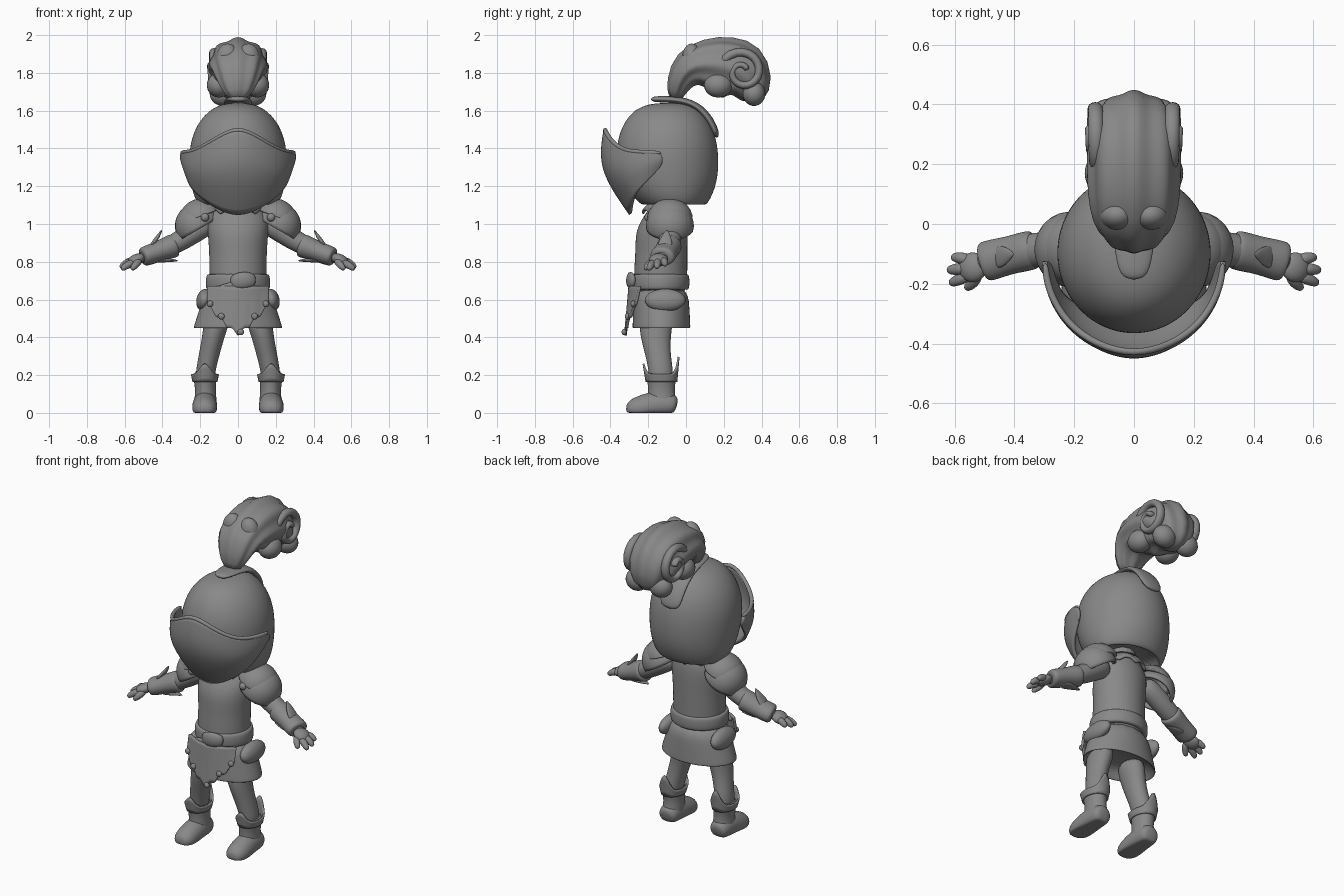
import bpy, bmesh
from math import sin, cos, pi, radians
from mathutils import Vector, Matrix

cube = bpy.data.objects.get("Cube")
if cube:
    bpy.data.objects.remove(cube, do_unlink=True)

GREY = bpy.data.materials.new("plain grey")
GREY.use_nodes = True
GREY.diffuse_color = (0.25, 0.25, 0.25, 1)
GREY.node_tree.nodes["Principled BSDF"].inputs["Base Color"].default_value = (0.25, 0.25, 0.25, 1)
X, Y, Z = Vector((1, 0, 0)), Vector((0, 1, 0)), Vector((0, 0, 1))


def finish(name, bm, mirror=False, subdiv=2, thick=0):
    """Turn a bmesh into a smooth object, optionally paired, subdivided and thickened."""
    bmesh.ops.recalc_face_normals(bm, faces=bm.faces)
    mesh = bpy.data.meshes.new(name)
    bm.to_mesh(mesh)
    bm.free()
    mesh.materials.append(GREY)
    for p in mesh.polygons:
        p.use_smooth = True
    ob = bpy.data.objects.new(name, mesh)
    bpy.context.collection.objects.link(ob)
    if mirror:
        ob.modifiers.new("pair", 'MIRROR').use_mirror_merge = False
    if subdiv:
        m = ob.modifiers.new("smooth", 'SUBSURF')
        m.levels = m.render_levels = subdiv
    if thick:
        m = ob.modifiers.new("thickness", 'SOLIDIFY')
        m.thickness, m.offset = thick, 0
    return ob


def tube(name, sections, ref=X, flat=False, segs=16, cap=True, shape=None, **kw):
    """Loft ellipses (centre, half width along ref, half depth) along a path."""
    bm = bmesh.new()
    pts = [Vector(s[0]) for s in sections]
    rings = []
    for i, (_, a, b) in enumerate(sections):
        t = Z if flat else (pts[min(i + 1, len(pts) - 1)] - pts[max(i - 1, 0)]).normalized()
        side = (ref - t * ref.dot(t)).normalized()
        up = t.cross(side)
        ring = []
        for k in range(segs):
            w = 2 * pi * k / segs
            co = pts[i] + side * a * cos(w) + up * b * sin(w)
            ring.append(bm.verts.new(shape(co, w, i, pts[i]) if shape else co))
        rings.append(ring)
    for r, q in zip(rings, rings[1:]):
        for k in range(segs):
            n = (k + 1) % segs
            bm.faces.new((r[k], r[n], q[n], q[k]))
    if cap:
        bm.faces.new(rings[0])
        bm.faces.new(rings[-1])
    return finish(name, bm, **kw)


def column(name, rings, **kw):
    """Upright loft from (z, centre y, half width, half depth)."""
    return tube(name, [((0, cy, z), a, b) for z, cy, a, b in rings], flat=True, **kw)


def ball(name, centre, size, tilt=0, cut=None, **kw):
    """Ellipsoid, or an open dome when cut is given."""
    bm = bmesh.new()
    bmesh.ops.create_uvsphere(bm, u_segments=24, v_segments=16, radius=1)
    if cut is not None:
        bmesh.ops.bisect_plane(bm, geom=bm.verts[:] + bm.edges[:] + bm.faces[:],
                               plane_co=(0, 0, cut), plane_no=(0, 0, -1), clear_outer=True)
    bm.transform(Matrix.Translation(centre) @ Matrix.Rotation(radians(tilt), 4, 'Y')
                 @ Matrix.Diagonal((*size, 1)))
    return finish(name, bm, subdiv=0, **kw)


def sheet(name, columns, **kw):
    """Grid surface from columns of points."""
    bm = bmesh.new()
    grid = [[bm.verts.new(p) for p in c] for c in columns]
    for c, d in zip(grid, grid[1:]):
        for j in range(len(c) - 1):
            bm.faces.new((c[j], d[j], d[j + 1], c[j + 1]))
    return finish(name, bm, **kw)


# Helmet dome, hollow underneath
column("helmet_dome", [(1.17, -.08, .17, .15), (1.12, -.07, .19, .155), (1.09, -.06, .205, .165),
                       (1.15, -.075, .238, .215), (1.22, -.085, .252, .25), (1.3, -.095, .26, .27),
                       (1.4, -.1, .26, .272), (1.49, -.1, .236, .252), (1.56, -.1, .195, .215),
                       (1.615, -.1, .135, .16), (1.642, -.09, .06, .08)], segs=24)

# Visor: half columns of top, middle and lower points, mirrored across the centre
half = [((0, -.438, 1.52), (0, -.478, 1.3), (0, -.295, 1.04)),
        ((.12, -.408, 1.45), (.13, -.43, 1.28), (.11, -.29, 1.08)),
        ((.225, -.335, 1.385), (.23, -.35, 1.27), (.205, -.275, 1.15)),
        ((.29, -.22, 1.38), (.292, -.235, 1.3), (.262, -.22, 1.215)),
        ((.298, -.125, 1.375), (.3, -.125, 1.34), (.28, -.125, 1.315))]
flip = [[(-x, y, z) for x, y, z in c] for c in half[:0:-1]]
sheet("visor", flip + half, subdiv=3, thick=.018)
rim = [(c[0], .013, .013) for c in flip + half]
tube("visor_rim", rim, ref=Z, segs=8)

# Crest band over the dome
tube("crest_band", [((0, -.19, 1.66), .045, .016), ((0, -.1, 1.662), .065, .018),
                    ((0, .01, 1.65), .078, .02), ((0, .085, 1.605), .078, .022),
                    ((0, .14, 1.53), .075, .022), ((0, .167, 1.455), .065, .016)])

# Plume: ridged comma-shaped body with side curls
def ridges(co, w, i, c):
    return c + (co - c) * (1 + .05 * cos(8 * w))


tube("plume", [((0, -.06, 1.655), .05, .035), ((0, -.045, 1.74), .1, .062), ((0, .005, 1.83), .135, .1),
               ((0, .1, 1.85), .15, .13), ((0, .21, 1.838), .152, .158), ((0, .3, 1.805), .15, .17),
               ((0, .355, 1.735), .13, .115), ((0, .35, 1.64), .06, .06)],
     segs=48, shape=ridges, subdiv=1)
curl = []
for i in range(15):
    f = i / 14
    w = radians(160 - 500 * f)
    r = .125 - .1 * f
    curl.append(((.125 + .015 * f, .3 + r * cos(w), 1.805 + r * sin(w)), .028, .028 - .01 * f))
tube("plume_curls", curl, segs=8, mirror=True, subdiv=1)
ball("plume_front_lobes", (.055, .03, 1.88), (.06, .05, .075), mirror=True)
ball("plume_lower_lobes", (.1, .17, 1.735), (.065, .075, .065), mirror=True)
ball("plume_rear_lobes", (.08, .36, 1.69), (.07, .06, .065), mirror=True)

# Neck, torso and pointed collar
column("neck", [(1.05, -.1, .08, .08), (1.22, -.1, .08, .08)])
column("torso", [(.6, -.135, .15, .14), (.72, -.135, .157, .146), (.85, -.13, .154, .14),
                 (.96, -.13, .166, .142), (1.04, -.11, .162, .118), (1.09, -.1, .115, .09),
                 (1.13, -.1, .075, .075)])


def points(co, w, i, c):
    return co - Z * (.03 if i == 1 and int(round(w * 16 / pi)) % 4 == 0 else 0)


column("collar", [(1.12, -.1, .09, .085), (1.075, -.105, .135, .125)],
       segs=32, cap=False, shape=points, subdiv=1, thick=.012)

# Skirt, belt, buckle and hip pouches
column("skirt", [(.52, -.13, .16, .11), (.46, -.13, .222, .142), (.442, -.13, .242, .158),
                 (.47, -.13, .236, .156), (.56, -.13, .205, .152), (.68, -.135, .165, .146)])
column("belt", [(.655, -.135, .15, .135), (.65, -.135, .17, .152), (.69, -.135, .174, .156),
                (.735, -.135, .168, .153), (.735, -.135, .15, .135)], segs=24)
tube("belt_knot", [((-.04, -.285, .69), .03, .016), ((.0, -.298, .7), .045, .022),
                   ((.05, -.295, .705), .045, .022), ((.095, -.275, .7), .032, .016)], ref=Z)
tube("belt_tail", [((.02, -.3, .685), .02, .01), ((-.06, -.29, .665), .022, .01),
                   ((-.14, -.25, .64), .02, .01)], ref=Z)
ball("hip_pouches", (.178, -.11, .597), (.042, .108, .06), tilt=-12, mirror=True)

# Scalloped apron with beads
def hem(x):
    u = abs(x) / .16
    return .405 + .15 * u ** 1.3 + .025 * abs(sin(2.75 * pi * u))


def apron_y(x, v):
    return -.298 - .022 * v + 2.2 * x * x


cols = []
for k in range(33):
    x = .16 * (k / 16 - 1)
    cols.append([(x, apron_y(x, v / 5), .67 + (hem(x) - .67) * v / 5) for v in range(6)])
sheet("apron", cols, subdiv=1, thick=.014)
ball("bead_centre", (.015, -.328, .428), (.017, .013, .017))
for name, x in (("inner_beads", .088), ("outer_beads", .148)):
    ball(name, (x, apron_y(x, 1) - .008, hem(x) + .012), (.017, .013, .017), mirror=True)

# Legs
tube("legs", [((.1, -.155, .54), .075, .095), ((.128, -.163, .42), .06, .086),
              ((.15, -.15, .32), .055, .067), ((.173, -.132, .22), .052, .066),
              ((.175, -.13, .15), .05, .062)], mirror=True)

# Boots: shaft, foot with flat sole, and pointed cuff
tube("boot_shafts", [((.175, -.13, .21), .066, .085), ((.175, -.13, .17), .06, .077),
                     ((.172, -.13, .12), .055, .07), ((.172, -.128, .07), .06, .076),
                     ((.174, -.125, .02), .062, .075)], flat=True, mirror=True)


def sole(co, w, i, c):
    return Vector((co.x, co.y, max(co.z, 0)))


tube("boot_feet", [((.173, -.048, .035), .045, .04), ((.174, -.075, .045), .062, .065),
                   ((.175, -.16, .045), .066, .075), ((.177, -.24, .025), .069, .068),
                   ((.177, -.29, .02), .06, .052), ((.177, -.318, .02), .03, .025)],
     shape=sole, mirror=True)


def cuff_tips(co, w, i, c):
    s = sin(w)
    if i == 1:
        co += Z * (.1 * max(0, s) ** 8 + .06 * max(0, -s) ** 8)
    return co


tube("boot_cuffs", [((.175, -.13, .165), .062, .08), ((.175, -.132, .205), .07, .094)],
     flat=True, cap=False, shape=cuff_tips, segs=24, mirror=True, thick=.01)

# Arms, bracers and flared bracer tips
tube("arms", [((.13, -.085, 1.02), .06, .06), ((.22, -.08, .965), .062, .06),
              ((.33, -.085, .895), .06, .056), ((.43, -.105, .85), .05, .045),
              ((.53, -.135, .815), .04, .034)], ref=Y, mirror=True)
tube("bracers", [((.325, -.083, .89), .06, .06), ((.345, -.088, .884), .07, .066),
                 ((.42, -.105, .855), .063, .054), ((.495, -.125, .828), .072, .055),
                 ((.51, -.13, .823), .06, .045)], ref=Y, mirror=True)
tube("bracer_upper_tips", [((.47, -.115, .87), .045, .012), ((.43, -.105, .922), .035, .013),
                           ((.402, -.1, .97), .004, .004)], ref=Y, segs=10, mirror=True)
tube("bracer_lower_tips", [((.44, -.11, .805), .045, .012), ((.38, -.1, .81), .035, .013),
                           ((.315, -.09, .805), .004, .004)], ref=Y, segs=10, mirror=True)

# Hands: palm, three fingers and a thumb
ball("palms", (.54, -.145, .81), (.05, .05, .03), tilt=25, mirror=True)
for name, base, mid, tip in (
        ("back_fingers", (.55, -.12, .81), (.585, -.113, .8), (.612, -.11, .78)),
        ("middle_fingers", (.56, -.148, .805), (.6, -.152, .79), (.625, -.155, .765)),
        ("front_fingers", (.55, -.172, .8), (.592, -.188, .78), (.618, -.2, .757)),
        ("thumbs", (.52, -.165, .81), (.54, -.2, .785), (.565, -.218, .757))):
    tube(name, [(base, .022, .022), (mid, .021, .021), (tip, .013, .013)],
         ref=Y, segs=10, mirror=True)

# Layered shoulder guards with studs
ball("lower_shoulder_guards", (.212, -.085, .99), (.115, .12, .115), tilt=30, cut=-.15,
     mirror=True, thick=.014)
ball("upper_shoulder_guards", (.195, -.085, 1.025), (.108, .112, .1), tilt=20, cut=.15,
     mirror=True, thick=.02)
ball("shoulder_studs", (.175, -.2, 1.035), (.022, .02, .022), mirror=True)
